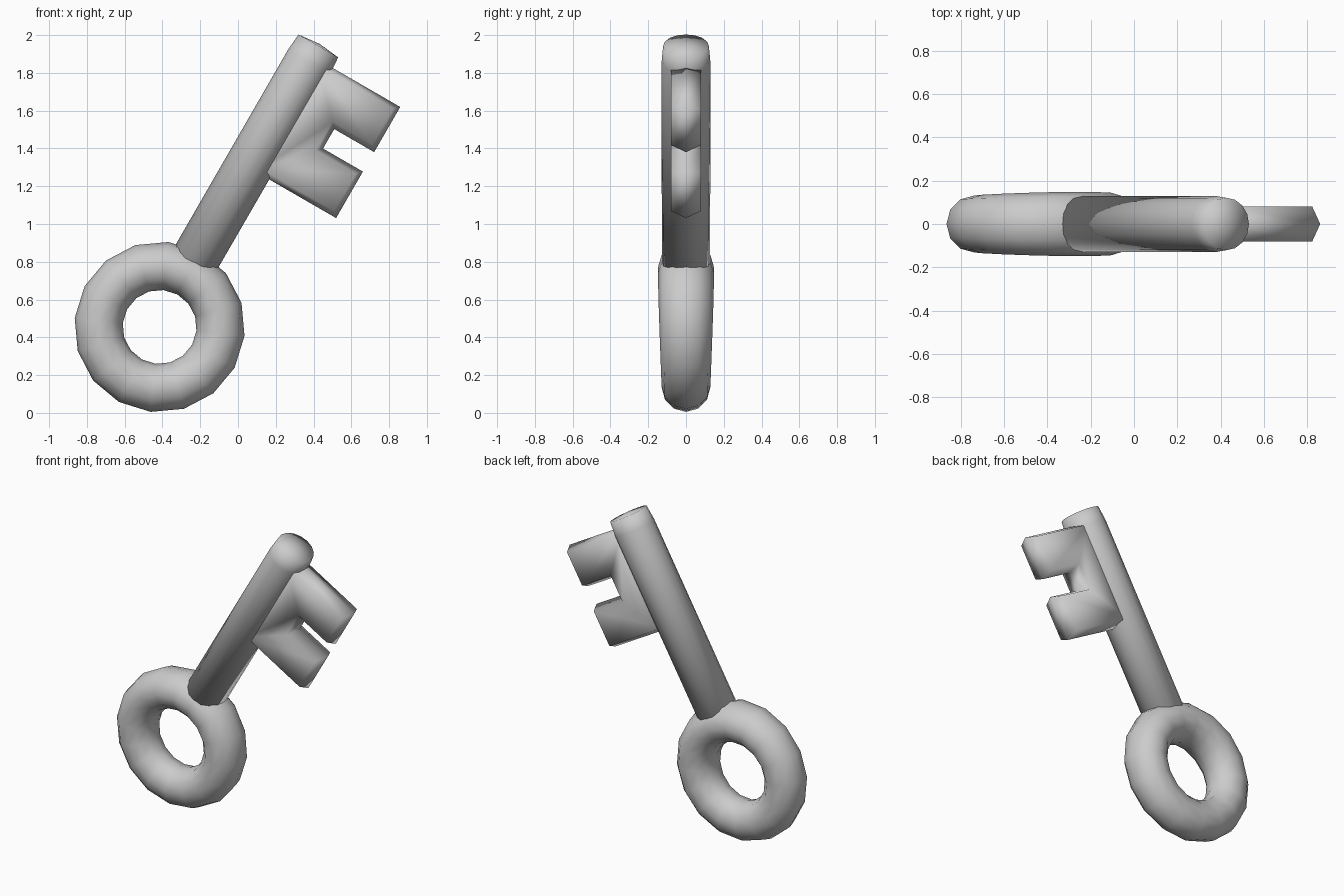
import bpy, bmesh
from math import sin, cos, radians, tau
from mathutils import Matrix, Vector

if "Cube" in bpy.data.objects:
    bpy.data.objects.remove(bpy.data.objects["Cube"])

TILT = Matrix.Rotation(radians(30), 4, 'Y')  # key leans 30 degrees to the right
AXIS = -0.603                                # shaft axis offset in the untilted frame


def finish(name, bm, smooth_angle=180):
    bmesh.ops.recalc_face_normals(bm, faces=bm.faces)
    me = bpy.data.meshes.new(name)
    bm.to_mesh(me)
    bm.free()
    ob = bpy.data.objects.new(name, me)
    bpy.context.collection.objects.link(ob)
    bpy.ops.object.select_all(action='DESELECT')
    ob.select_set(True)
    bpy.context.view_layer.objects.active = ob
    bpy.ops.object.shade_smooth_by_angle(angle=radians(smooth_angle))
    return ob


def bridge(bm, a, b):
    n = len(a)
    for i in range(n):
        bm.faces.new((a[i], a[(i + 1) % n], b[(i + 1) % n], b[i]))


# Bow: 16-segment ring with 12-sided tube, a little thicker at the shaft
bm = bmesh.new()
rings = []
for k in range(16):
    a = radians(84 + 22.5 * k)
    half_y = 0.128 + 0.02 * ((1 + cos(a - radians(60))) / 2) ** 1.5
    loop = []
    for j in range(12):
        b = tau * j / 12
        r = 0.324 + 0.128 * cos(b)
        loop.append(bm.verts.new((-0.415 + r * cos(a), half_y * sin(b), 0.455 + r * sin(a))))
    rings.append(loop)
for k in range(16):
    bridge(bm, rings[k], rings[(k + 1) % 16])
finish("bow_ring", bm)

# Shaft: round bar with a softly domed tip
bm = bmesh.new()
loops = []
for t, r in [(0.49, 0.128), (1.80, 0.129), (1.895, 0.121)]:
    loops.append([bm.verts.new(TILT @ Vector((AXIS + r * cos(tau * j / 16), r * sin(tau * j / 16), t)))
                  for j in range(16)])
for lo, hi in zip(loops, loops[1:]):
    bridge(bm, lo, hi)
bm.faces.new(loops[0])
tip = bm.verts.new(TILT @ Vector((AXIS, 0, 1.908)))
for j in range(16):
    bm.faces.new((loops[-1][j], loops[-1][(j + 1) % 16], tip))
finish("shaft", bm)

# Bit: two teeth, with edges sloping to a ridge along the middle
outline = [(0.03, 1.153), (0.537, 1.153), (0.537, 1.437), (0.293, 1.437),
           (0.293, 1.556), (0.537, 1.556), (0.537, 1.832), (0.03, 1.832)]


def inset(d):
    pts, n = [], len(outline)
    for i in range(n):
        p, c, q = (Vector(outline[(i + o) % n]) for o in (-1, 0, 1))
        e, f = (c - p).normalized(), (q - c).normalized()
        pts.append(c + d * (Vector((-e.y, e.x)) + Vector((-f.y, f.x))))
    return pts


bm = bmesh.new()
loops = [[bm.verts.new(TILT @ Vector((AXIS + p.x, y, p.y))) for p in inset(d)]
         for y, d in [(-0.08, 0.027), (0, 0), (0.08, 0.027)]]
bridge(bm, loops[0], loops[1])
bridge(bm, loops[1], loops[2])
bm.faces.new(loops[0])
bm.faces.new(loops[2])
finish("bit_teeth", bm)
